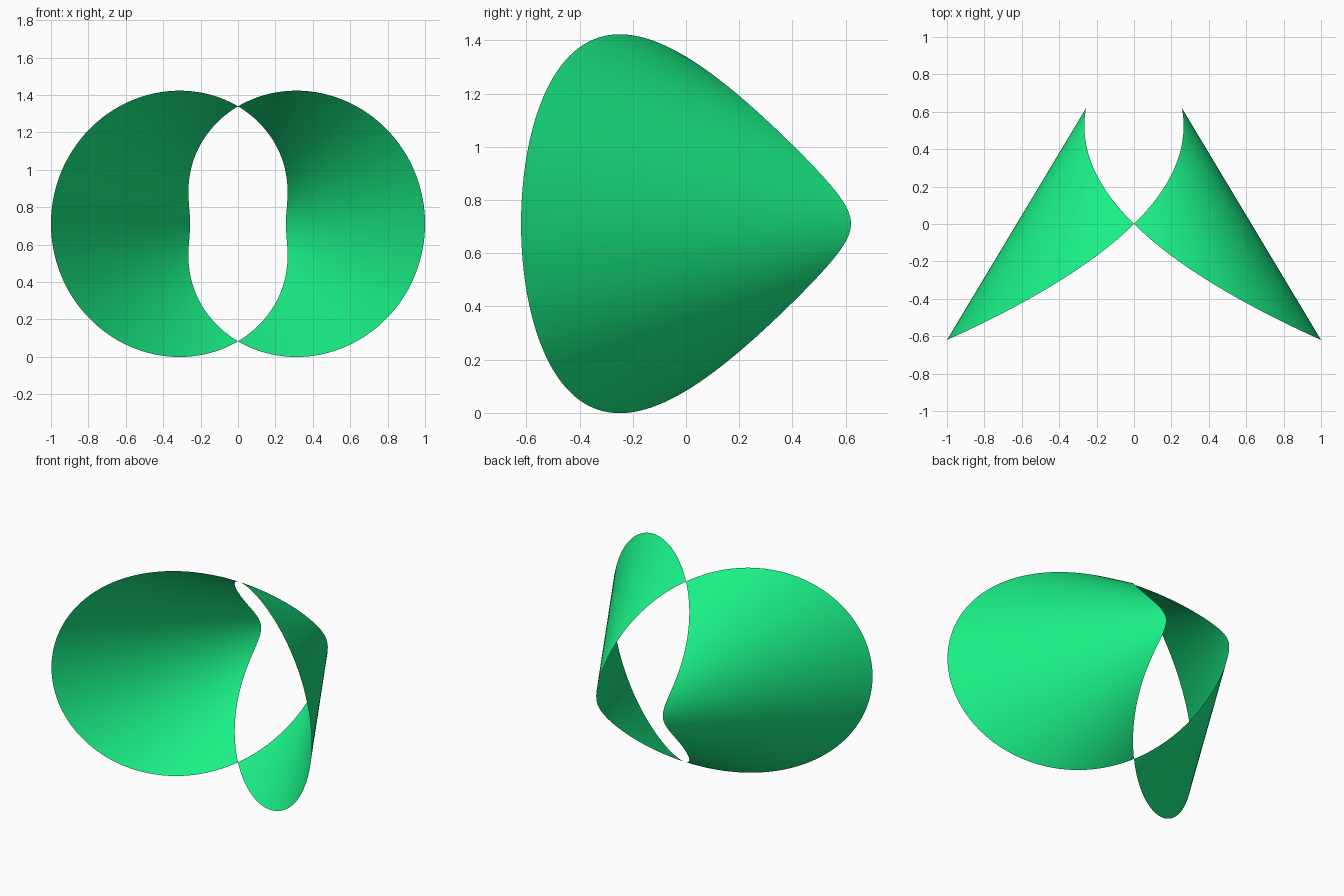
import bpy, bmesh
from math import cos, sin, pi

if "Cube" in bpy.data.objects:
    bpy.data.objects.remove(bpy.data.objects["Cube"])

R, A, B = 0.628, 0.372, 0.62   # ring radius, radial and depth half-widths
ZC = 0.711                     # ring centre height
NT, NU = 128, 24               # steps around half the ring, steps across

green = bpy.data.materials.new("green")
green.diffuse_color = (0.01, 0.87, 0.24, 1)
green.use_nodes = True
green.node_tree.nodes["Principled BSDF"].inputs["Base Color"].default_value = green.diffuse_color


def band_point(t, u):
    """Ruled band on a vertical ring; its width shrinks to zero at top and bottom."""
    w = u * cos(t)
    r = R + A * w
    return (r * cos(t), -B * w, ZC + r * sin(t))


def make_lobe(name, start):
    bm = bmesh.new()
    rows = []
    for i in range(NT + 1):
        t = start + pi * i / NT
        rows.append([bm.verts.new(band_point(t, 2 * j / NU - 1)) for j in range(NU + 1)])
    for a, b in zip(rows, rows[1:]):
        for j in range(NU):
            bm.faces.new((a[j], b[j], b[j + 1], a[j + 1]))
    # close the pinched ends to single points
    bmesh.ops.remove_doubles(bm, verts=bm.verts, dist=1e-5)
    me = bpy.data.meshes.new(name)
    bm.to_mesh(me)
    bm.free()
    me.materials.append(green)
    for p in me.polygons:
        p.use_smooth = True
    ob = bpy.data.objects.new(name, me)
    bpy.context.collection.objects.link(ob)


# two mirrored halves meeting at the pinch points
make_lobe("right_lobe", -pi / 2)
make_lobe("left_lobe", pi / 2)
